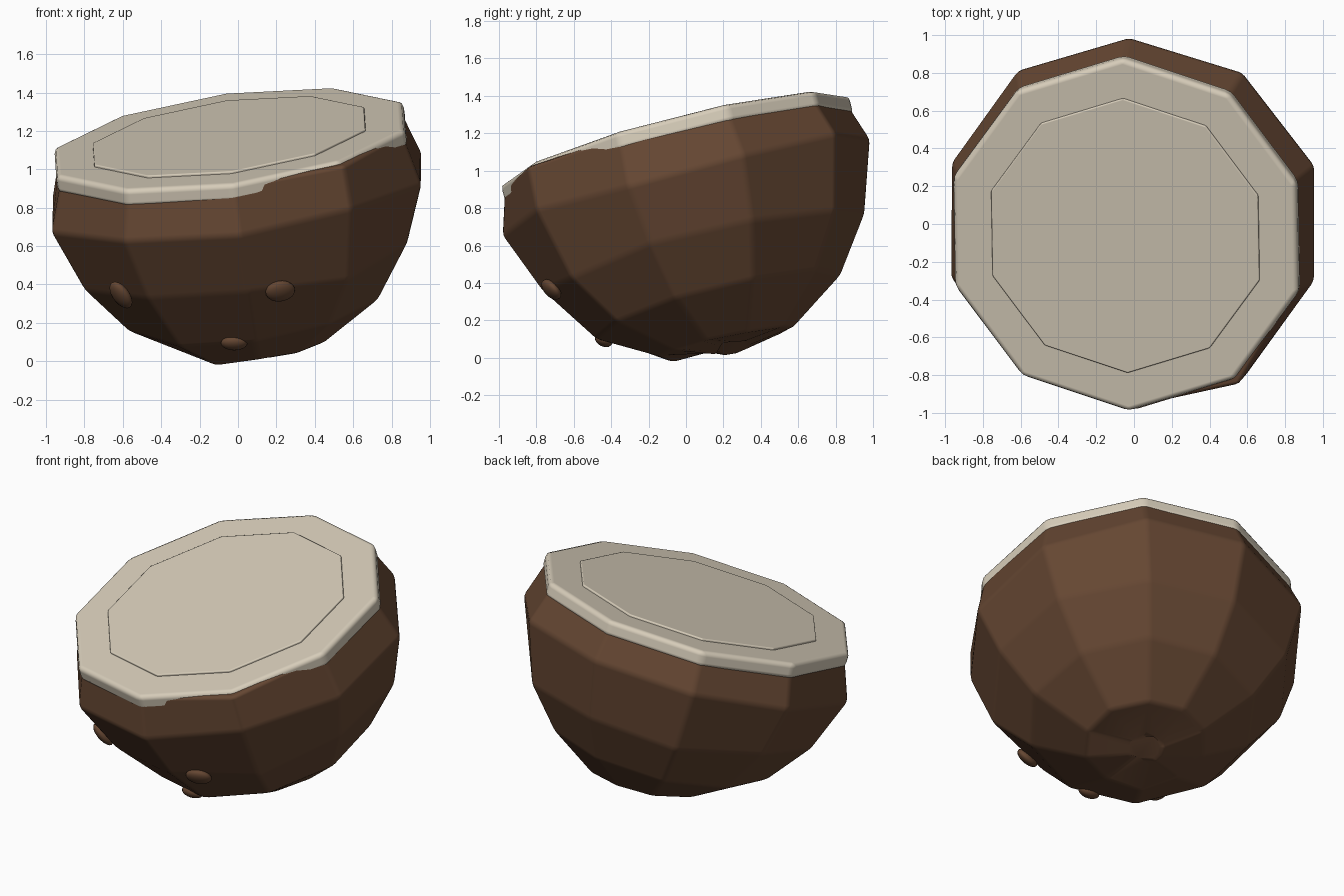
import bpy, bmesh, random
from math import cos, sin, radians
from mathutils import Vector

cube = bpy.data.objects.get("Cube")
if cube:
    bpy.data.objects.remove(cube)
random.seed(4)

SIDES = 10
CENTRE = Vector((-0.045, -0.06, 1.163))       # middle of the cut face
AXIS = Vector((-0.137, -0.258, 1)).normalized()
TILT = Vector((0, 0, 1)).rotation_difference(AXIS)


def material(name, colour):
    m = bpy.data.materials.new(name)
    m.use_nodes = True
    m.diffuse_color = (*colour, 1)
    bsdf = m.node_tree.nodes["Principled BSDF"]
    bsdf.inputs["Base Color"].default_value = (*colour, 1)
    bsdf.inputs["Roughness"].default_value = 0.8
    return m


SHELL = material("brown shell", (0.13, 0.062, 0.032))
FLESH = material("cream flesh", (0.68, 0.61, 0.49))


def finish(obj, mat, angle):
    obj.data.materials.append(mat)
    bpy.ops.object.select_all(action='DESELECT')
    obj.select_set(True)
    bpy.context.view_layer.objects.active = obj
    bpy.ops.object.shade_smooth_by_angle(angle=radians(angle))


def ringed_solid(name, rings, mat, bevel, wobble=0.0, bulge=None):
    """Ten-sided solid from (depth, radius) rings along the tilted axis."""
    bm = bmesh.new()
    loops = []
    for row, (depth, radius) in enumerate(rings):
        loop = []
        for i in range(SIDES):
            a = radians(90 + 36 * i)
            r, d = radius, depth
            if row > 0:
                r += random.uniform(-wobble, wobble) * 0.4
                d += random.uniform(-wobble, wobble)
            elif bulge:
                r *= bulge.get(i, 1)
            loop.append(bm.verts.new((r * cos(a), r * sin(a), -d)))
        loops.append(loop)
    for upper, lower in zip(loops, loops[1:]):
        for i in range(SIDES):
            j = (i + 1) % SIDES
            bm.faces.new((upper[i], lower[i], lower[j], upper[j]))
    bm.faces.new(loops[0])
    bm.faces.new(loops[-1][::-1])
    bmesh.ops.recalc_face_normals(bm, faces=bm.faces)
    mesh = bpy.data.meshes.new(name)
    bm.to_mesh(mesh)
    bm.free()
    obj = bpy.data.objects.new(name, mesh)
    bpy.context.collection.objects.link(obj)
    obj.location = CENTRE
    obj.rotation_mode = 'QUATERNION'
    obj.rotation_quaternion = TILT
    mod = obj.modifiers.new("soft edges", 'BEVEL')
    mod.width = bevel
    mod.segments = 2
    mod.limit_method = 'ANGLE'
    mod.angle_limit = radians(12)
    mod.harden_normals = True
    finish(obj, mat, 40)
    return obj


# Faceted shell, pushed out past the rim at one corner
ringed_solid("shell", [(0.02, 0.935), (0.28, 1.02), (0.63, 0.89),
                       (0.93, 0.68), (1.12, 0.37), (1.16, 0.1)],
             SHELL, 0.03, wobble=0.03, bulge={6: 1.07, 7: 1.01, 5: 1.01})

# Flesh rim and the slightly raised middle
ringed_solid("flesh_rim", [(0, 0.965), (0.1, 0.965)], FLESH, 0.03)
ringed_solid("flesh_middle", [(-0.013, 0.75), (0.05, 0.75)], FLESH, 0.008)

# Three small germination knobs
HEART = CENTRE - AXIS * 0.2
for n, (spot, width, length) in enumerate([((0.22, -0.72, 0.365), 0.08, 0.065),
                                           ((-0.61, -0.52, 0.345), 0.06, 0.085),
                                           ((-0.02, -0.44, 0.095), 0.07, 0.05)]):
    bpy.ops.mesh.primitive_uv_sphere_add(segments=16, ring_count=10, location=spot)
    knob = bpy.context.object
    knob.name = f"knob_{n + 1}"
    knob.scale = (width, length, 0.035)
    knob.rotation_euler = (Vector(spot) - HEART).to_track_quat('Z', 'Y').to_euler()
    finish(knob, SHELL, 60)
